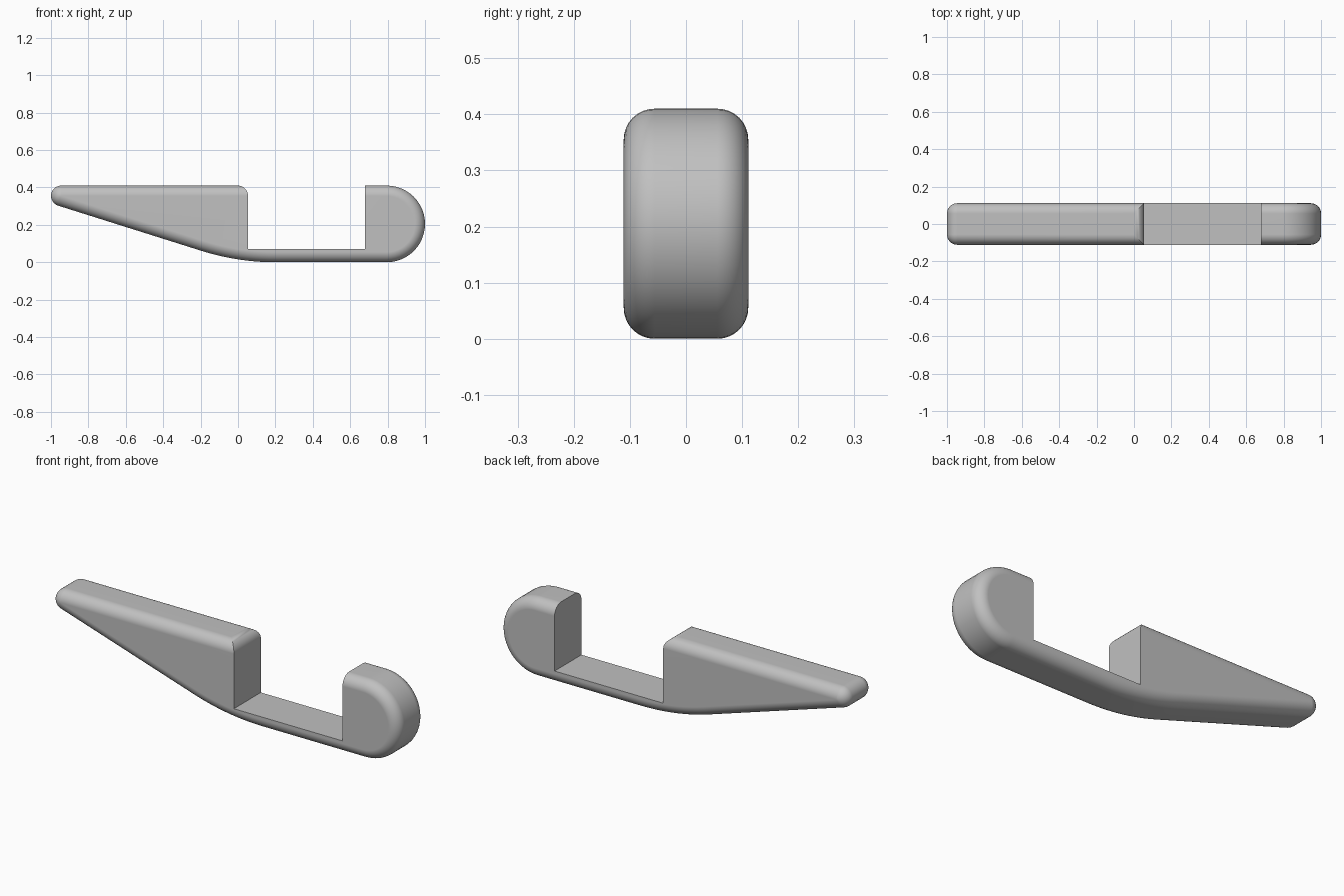
import bpy
import bmesh
from math import sin, cos, radians

cube = bpy.data.objects.get("Cube")
if cube:
    bpy.data.objects.remove(cube, do_unlink=True)

HALF = 0.111      # half thickness
ROUND = 0.055     # edge rounding radius
TOP = 0.41
STEPS = 8

grey = bpy.data.materials.new("plain_grey")
grey.use_nodes = True
colour = (0.53, 0.53, 0.53, 1)
grey.diffuse_color = colour
grey.node_tree.nodes["Principled BSDF"].inputs["Base Color"].default_value = colour


def arc(cx, cz, r, a0, a1, n):
    angles = [radians(a0 + (a1 - a0) * i / n) for i in range(n + 1)]
    return [(cx + r * cos(a), cz + r * sin(a)) for a in angles]


def outline(inset):
    """Side outline made of tangent arcs, shrunk evenly by inset."""
    tip = arc(-0.945, TOP - ROUND, ROUND - inset, 90, 252.5, 12)
    belly = arc(0.2, 1.31, 1.31 - inset, 252.5, 270, 10)
    nose = arc(0.795, TOP / 2, TOP / 2 - inset, -90, 90, 24)
    return tip + belly + nose


def loft(name, layers):
    """Skin a stack of (y, outline) layers and cap both ends."""
    bm = bmesh.new()
    rings = [[bm.verts.new((x, y, z)) for x, z in pts] for y, pts in layers]
    for a, b in zip(rings, rings[1:]):
        for i in range(len(a)):
            j = (i + 1) % len(a)
            bm.faces.new((a[i], a[j], b[j], b[i]))
    bm.faces.new(rings[0])
    bm.faces.new(rings[-1])
    bmesh.ops.remove_doubles(bm, verts=bm.verts, dist=1e-5)
    bmesh.ops.recalc_face_normals(bm, faces=bm.faces)
    mesh = bpy.data.meshes.new(name)
    bm.to_mesh(mesh)
    bm.free()
    mesh.materials.append(grey)
    obj = bpy.data.objects.new(name, mesh)
    bpy.context.collection.objects.link(obj)
    return obj


# Rounded body
half = []
for i in range(STEPS + 1):
    a = radians(90 * i / STEPS)
    half.append((HALF - ROUND * (1 - sin(a)), outline(ROUND * (1 - cos(a)))))
# order from the outer cap to the full outline, then mirror
side = [(HALF - ROUND + ROUND * sin(radians(90 * i / STEPS)),
         outline(ROUND * (1 - cos(radians(90 * i / STEPS))))) for i in range(STEPS + 1)]
layers = [(-y, pts) for y, pts in reversed(side)] + side
body = loft("hook_body", layers)

# Notch cutter, flared at its upper left to round the block's top edge
LEFT, RIGHT, FLOOR = 0.054, 0.68, 0.07
lip = arc(LEFT - ROUND, TOP - ROUND, ROUND, 0, 90, 8)
notch = [(RIGHT, FLOOR), (LEFT, FLOOR)] + lip + [(LEFT - ROUND, 0.6), (RIGHT, 0.6)]
cutter = loft("notch_cutter", [(-0.2, notch), (0.2, notch)])
cutter.hide_render = True

bpy.ops.object.select_all(action="DESELECT")
bpy.context.view_layer.objects.active = body
body.select_set(True)
cut = body.modifiers.new("notch", "BOOLEAN")
cut.operation = "DIFFERENCE"
cut.solver = "EXACT"
cut.object = cutter
bpy.ops.object.modifier_apply(modifier=cut.name)
bpy.data.objects.remove(cutter, do_unlink=True)

# Smooth rounds, flat sides, crisp notch edges
bpy.ops.object.shade_smooth_by_angle(angle=radians(30))
weighted = body.modifiers.new("flat_sides", "WEIGHTED_NORMAL")
weighted.keep_sharp = True
